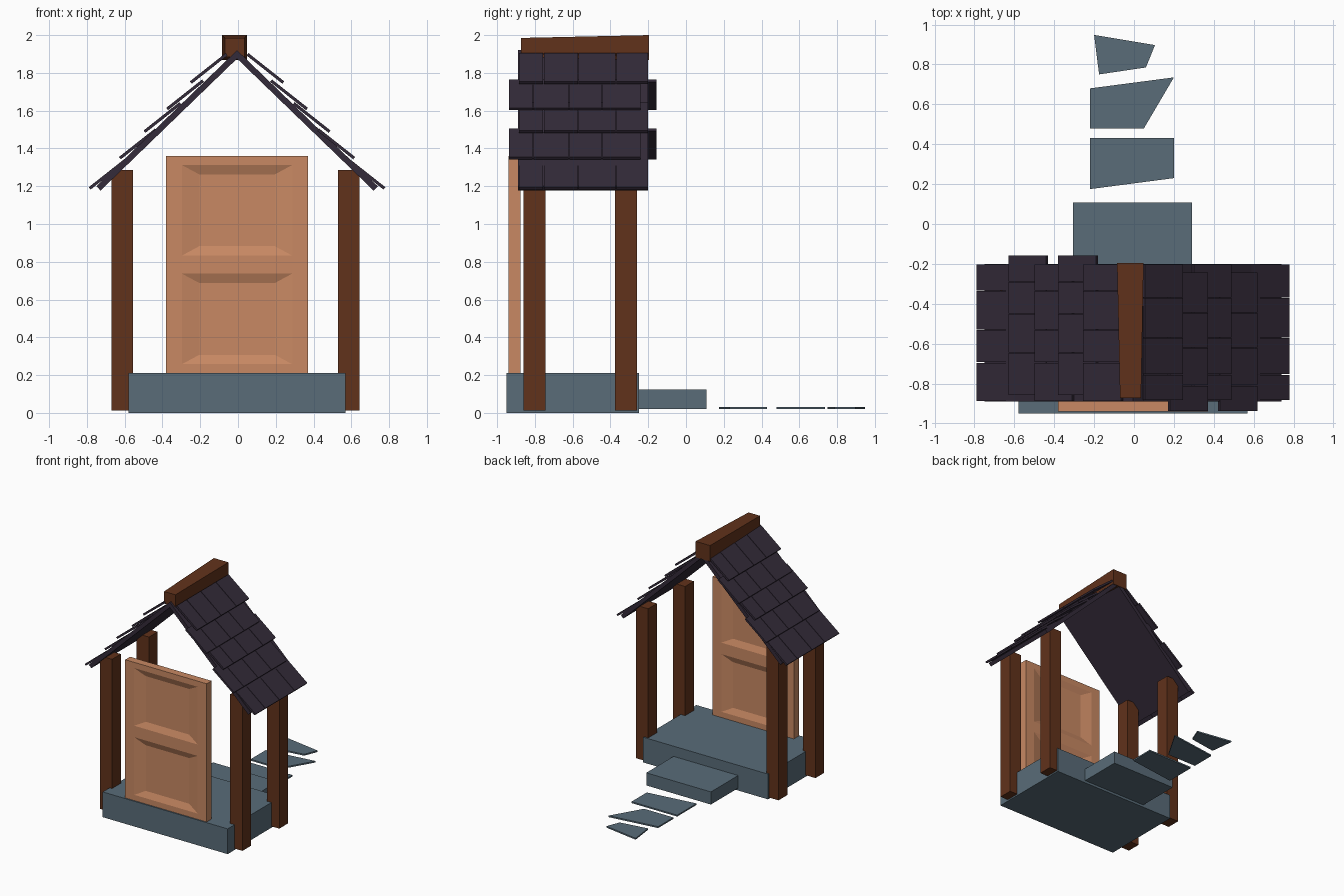
import bpy, bmesh
from mathutils import Vector

if "Cube" in bpy.data.objects:
    bpy.data.objects.remove(bpy.data.objects["Cube"])


def material(name, rgb):
    m = bpy.data.materials.new(name)
    m.diffuse_color = (*rgb, 1)
    m.use_nodes = True
    m.node_tree.nodes["Principled BSDF"].inputs["Base Color"].default_value = m.diffuse_color
    return m


WOOD = material("dark_wood", (0.12, 0.032, 0.011))
SLATE = material("slate", (0.034, 0.024, 0.041))
STONE = material("stone", (0.10, 0.15, 0.19))
DOOR = material("door_wood", (0.58, 0.25, 0.125))


def finish(name, bm, mat):
    bmesh.ops.recalc_face_normals(bm, faces=bm.faces)
    me = bpy.data.meshes.new(name)
    bm.to_mesh(me)
    bm.free()
    me.materials.append(mat)
    ob = bpy.data.objects.new(name, me)
    bpy.context.collection.objects.link(ob)
    return ob


def loft(bm, a, b):
    """Closed solid between two matching outlines."""
    va, vb = [bm.verts.new(p) for p in a], [bm.verts.new(p) for p in b]
    bm.faces.new(va)
    bm.faces.new(vb[::-1])
    n = len(a)
    for i in range(n):
        j = (i + 1) % n
        bm.faces.new((va[i], va[j], vb[j], vb[i]))


def rect(x0, x1, y0, y1, z):
    return [(x0, y0, z), (x1, y0, z), (x1, y1, z), (x0, y1, z)]


def box(name, x, y, z, mat):
    bm = bmesh.new()
    loft(bm, rect(*x, *y, z[0]), rect(*x, *y, z[1]))
    return finish(name, bm, mat)


def plank(bm, top, bottom, thick, y0, y1):
    """Sloping board from top to bottom (x, z), thickness hanging below."""
    t, b = Vector(top), Vector(bottom)
    d = (b - t).normalized()
    n = Vector((-d.y, d.x))
    if n.y > 0:
        n = -n
    prof = [t, b, b + n * thick, t + n * thick]
    loft(bm, [(p.x, y0, p.y) for p in prof], [(p.x, y1, p.y) for p in prof])


# Stone porch floor and step
box("porch_floor", (-0.58, 0.57), (-0.95, -0.25), (0, 0.21), STONE)
box("step", (-0.305, 0.29), (-0.25, 0.108), (0.02, 0.125), STONE)

# Irregular path stones
stones = [
    [(-0.22, 0.43), (0.2, 0.43), (0.2, 0.23), (-0.22, 0.175)],
    [(-0.22, 0.68), (0.2, 0.735), (0.05, 0.48), (-0.22, 0.48)],
    [(-0.2, 0.948), (0.105, 0.897), (0.06, 0.785), (-0.175, 0.75)],
]
for i, s in enumerate(stones):
    bm = bmesh.new()
    loft(bm, [(x, y, 0.02) for x, y in s], [(x, y, 0.032) for x, y in s])
    finish(f"path_stone_{i + 1}", bm, STONE)

# Four posts
for xn, x in (("left", -0.67), ("right", 0.53)):
    for yn, y in (("front", -0.86), ("back", -0.375)):
        box(f"{yn}_{xn}_post", (x, x + 0.113), (y, y + 0.115), (0.012, 1.285), WOOD)

# Door with two bevelled recesses on each face
bm = bmesh.new()
loft(bm, rect(-0.38, 0.37, -0.94, -0.876, 0.21), rect(-0.38, 0.37, -0.94, -0.876, 1.36))
bmesh.ops.recalc_face_normals(bm, faces=bm.faces)
bmesh.ops.bisect_plane(bm, geom=bm.verts[:] + bm.edges[:] + bm.faces[:],
                       plane_co=(0, 0, 0.785), plane_no=(0, 0, 1))
for f in [f for f in bm.faces if abs(f.normal.y) > 0.9]:
    inward = -f.normal.y
    for w, h, depth in ((0.585, 0.48, 0), (0.40, 0.38, 0.02)):
        c = f.calc_center_median()
        bmesh.ops.inset_individual(bm, faces=[f], thickness=0.02)
        for v in f.verts:
            v.co.x = c.x + (w / 2 if v.co.x > c.x else -w / 2)
            v.co.z = c.z + (h / 2 if v.co.z > c.z else -h / 2)
            v.co.y += inward * depth
finish("door", bm, DOOR)

# Roof boards and staggered rows of shingles
CX = -0.005
row_low = [(0.785, 1.195), (0.625, 1.355), (0.495, 1.495), (0.375, 1.615), (0.25, 1.755)]
for name, s in (("left", -1), ("right", 1)):
    bm = bmesh.new()
    plank(bm, (CX, 1.92), (CX + s * 0.745, 1.2), 0.032, -0.89, -0.2)
    finish(f"{name}_roof_board", bm, SLATE)

    if s > 0:
        even, odd = (-0.885, -0.755, -0.57, -0.37, -0.2), (-0.94, -0.81, -0.62, -0.445, -0.24)
    else:
        even, odd = (-0.89, -0.695, -0.53, -0.335, -0.2), (-0.86, -0.645, -0.45, -0.29, -0.155)
    bm = bmesh.new()
    for r, (x, z) in enumerate(row_low):
        edges = odd if r % 2 else even
        for y0, y1 in zip(edges, edges[1:]):
            plank(bm, (CX + s * (x - 0.19), z + 0.15), (CX + s * x, z),
                  0.016, y0 + 0.002, y1 - 0.002)
    finish(f"{name}_shingles", bm, SLATE)

# Ridge beam, slightly slimmer at the front
bm = bmesh.new()
loft(bm,
     [(-0.07, -0.873, 1.885), (0.035, -0.873, 1.885), (0.035, -0.873, 1.985), (-0.07, -0.873, 1.985)],
     [(-0.085, -0.195, 1.867), (0.048, -0.195, 1.867), (0.048, -0.195, 2.0), (-0.085, -0.195, 2.0)])
finish("ridge_beam", bm, WOOD)
